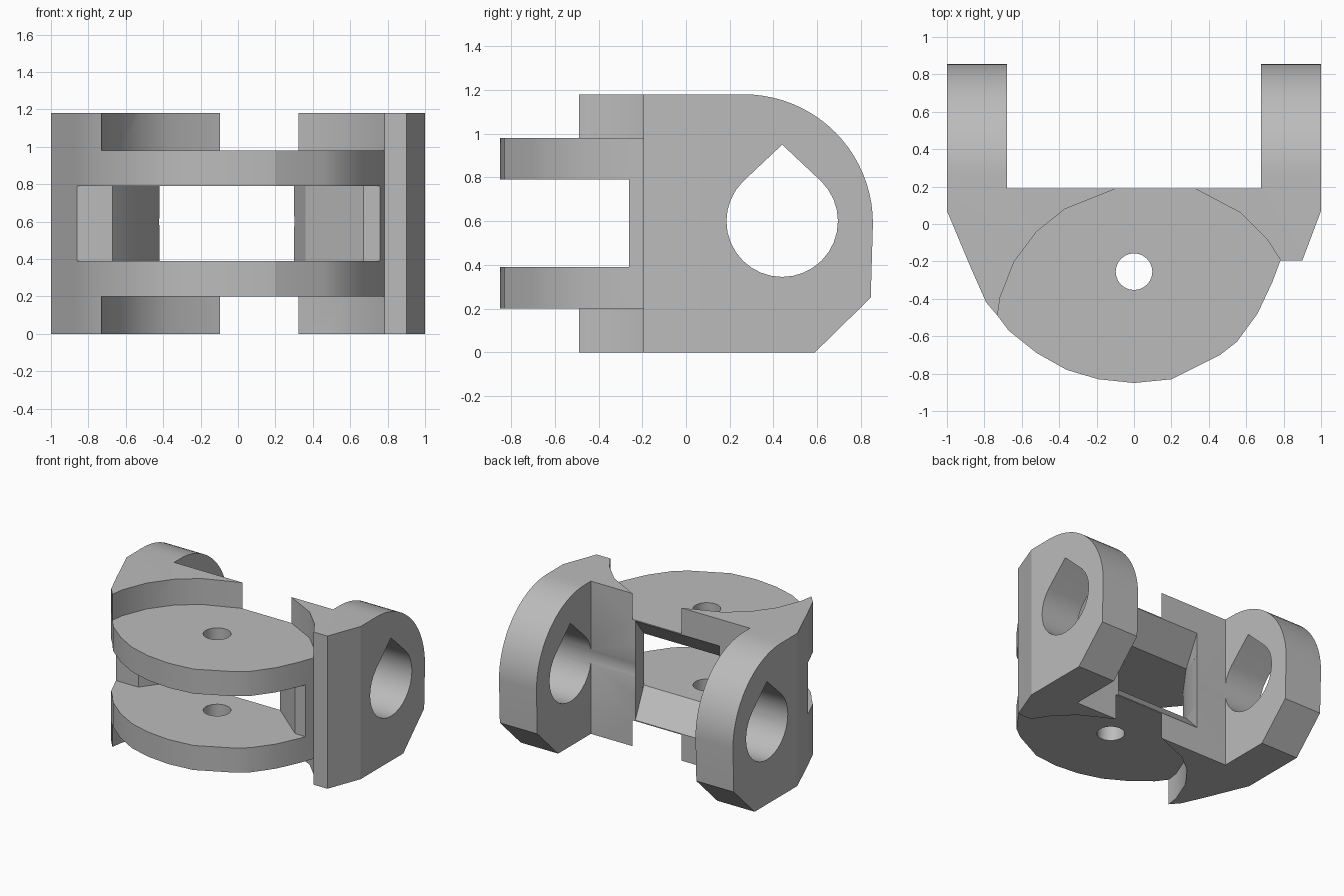
import bpy, bmesh
from math import sin, cos, radians
from mathutils import Vector

if "Cube" in bpy.data.objects:
    bpy.data.objects.remove(bpy.data.objects["Cube"])

HEIGHT = 1.18
grey = bpy.data.materials.new("plain grey")
grey.use_nodes = True
colour = (0.5, 0.5, 0.5, 1)
grey.diffuse_color = colour
grey.node_tree.nodes["Principled BSDF"].inputs["Base Color"].default_value = colour


def prism(name, profile, start, end, axis="z"):
    """Extrude a 2D outline: xy along z, or yz along x."""
    bm = bmesh.new()
    place = (lambda a, b: (a, b, start)) if axis == "z" else (lambda a, b: (start, a, b))
    face = bm.faces.new([bm.verts.new(place(a, b)) for a, b in profile])
    moved = bmesh.ops.extrude_face_region(bm, geom=[face])["geom"]
    step = Vector((0, 0, end - start)) if axis == "z" else Vector((end - start, 0, 0))
    bmesh.ops.translate(bm, vec=step, verts=[g for g in moved if isinstance(g, bmesh.types.BMVert)])
    return finish(name, bm)


def finish(name, bm):
    bmesh.ops.recalc_face_normals(bm, faces=bm.faces)
    mesh = bpy.data.meshes.new(name)
    bm.to_mesh(mesh)
    bm.free()
    mesh.materials.append(grey)
    obj = bpy.data.objects.new(name, mesh)
    bpy.context.collection.objects.link(obj)
    return obj


def arc(cx, cy, r, a0, a1, n):
    angles = [radians(a0 + (a1 - a0) * i / n) for i in range(n + 1)]
    return [(cx + r * cos(a), cy + r * sin(a)) for a in angles]


def carve(target, tool, operation="DIFFERENCE"):
    mod = target.modifiers.new(tool.name, "BOOLEAN")
    mod.object, mod.operation, mod.solver = tool, operation, "EXACT"
    bpy.context.view_layer.objects.active = target
    bpy.ops.object.modifier_apply(modifier=mod.name)
    bpy.data.objects.remove(tool)


# Plan of the whole hinge: two rear arms and a rounded front
rounded_front = [(-0.87, -0.24), (-0.79, -0.42), (-0.73, -0.49), (-0.67, -0.57),
                 (-0.52, -0.69), (-0.36, -0.78), (-0.19, -0.83), (0, -0.85), (0.2, -0.83),
                 (0.46, -0.7), (0.55, -0.63), (0.66, -0.48), (0.74, -0.31)]
plan = [(-0.68, 0.19), (-0.68, 0.9), (-1, 0.9), (-1, 0.07)] + rounded_front + [
    (0.783, -0.195), (0.9, -0.195), (1, 0.07), (1, 0.9), (0.68, 0.9), (0.68, 0.19)]
body = prism("hinge_body", plan, 0, HEIGHT)

# Side outline of the arms: round top corner, sloped lower corner
side = [(-1, 0), (0.59, 0), (0.845, 0.25)] + arc(0.265, 0.59, 0.59, 0, 90, 20) + [(-1, HEIGHT)]
carve(body, prism("arm_outline", side, -1.2, 1.2, "x"), "INTERSECT")

# Recesses above and below the two round plates
recess = [(-0.9, -1), (-0.73, -0.49), (-0.715, -0.39), (-0.64, -0.2), (-0.52, -0.04),
          (-0.37, 0.08), (-0.09, 0.192), (-0.09, 0.3), (0.32, 0.3), (0.32, 0.192),
          (0.57, 0.06), (0.71, -0.08), (0.784, -0.195), (0.8, -1)]
for low, high in ((-0.2, 0.2), (0.98, 1.4)):
    carve(body, prism("plate_recess", recess, low, high))

# Slot between the plates, open to the front
slot = [(-1.2, -1), (-1.2, -0.26), (-0.67, -0.26), (-0.48, 0), (-0.42, 0.19), (-0.42, 0.3),
        (0.3, 0.3), (0.3, 0.19), (0.36, 0), (0.67, -0.26), (1.2, -0.26), (1.2, -1)]
carve(body, prism("middle_slot", slot, 0.39, 0.79))

# Flared rear window that tapers the back edges of the plates
bm = bmesh.new()
for left, right, y, half in ((-0.48, 0.36, 0, 0.2), (-0.419, 0.299, 0.192, 0.385)):
    for x in (left, right):
        for z in (0.59 - half, 0.59 + half):
            bm.verts.new((x, y, z))
bmesh.ops.convex_hull(bm, input=bm.verts)
carve(body, finish("rear_window", bm))

# Teardrop holes through the arms, and the pin hole through the plates
teardrop = arc(0.44, 0.6, 0.255, 135, 405, 24) + [(0.44, 0.95)]
carve(body, prism("teardrop_hole", teardrop, -1.3, 1.3, "x"))
carve(body, prism("pin_hole", arc(0, -0.255, 0.098, 0, 345, 23), -0.2, 1.4))

# Smooth the curves and keep the edges crisp
bpy.ops.object.select_all(action="DESELECT")
body.select_set(True)
bpy.context.view_layer.objects.active = body
bpy.ops.object.shade_smooth_by_angle(angle=radians(20))
